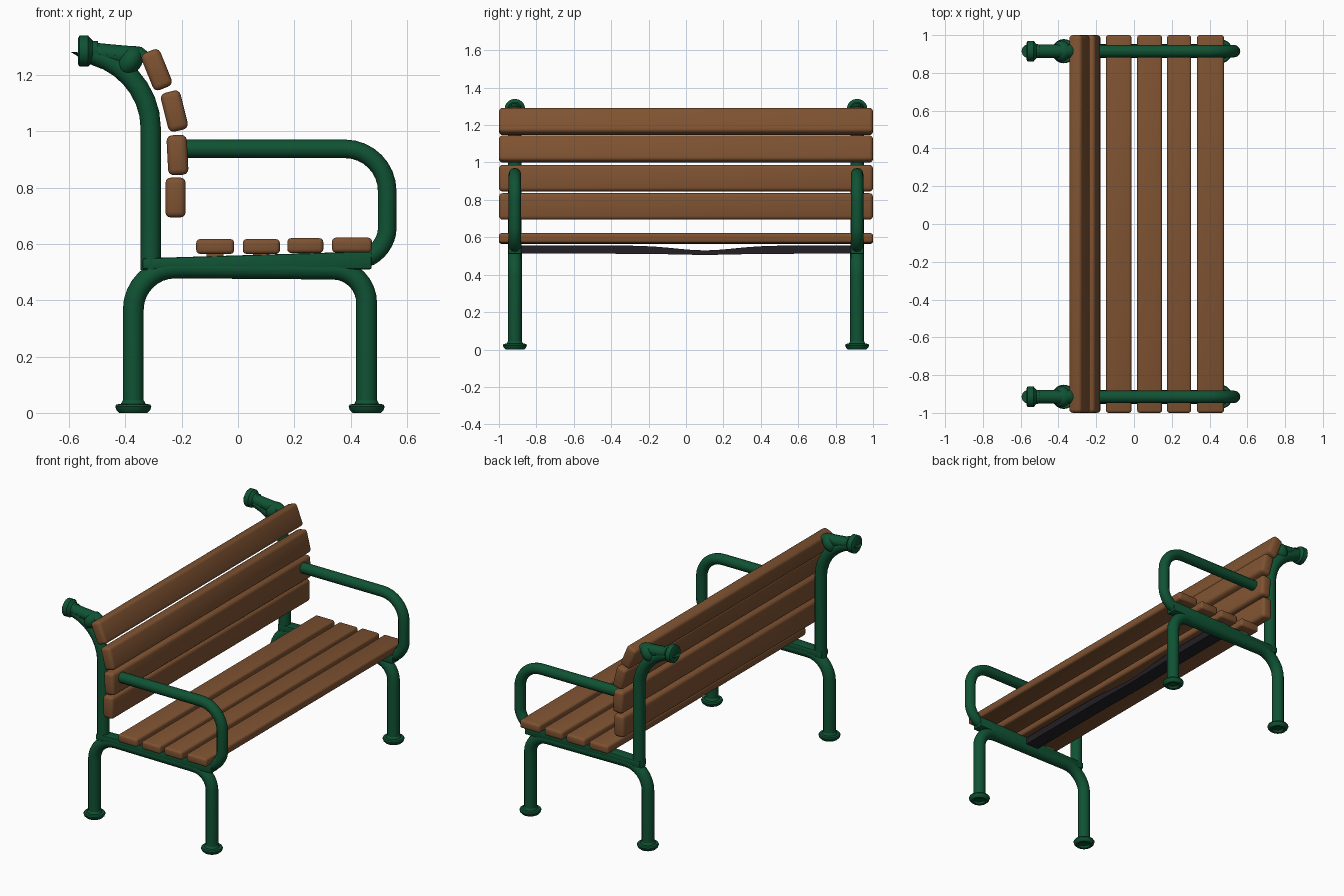
import bpy, bmesh, math
from mathutils import Vector, Matrix

if "Cube" in bpy.data.objects:
    bpy.data.objects.remove(bpy.data.objects["Cube"])


def material(name, rgb):
    m = bpy.data.materials.new(name)
    m.diffuse_color = (*rgb, 1)
    m.use_nodes = True
    m.node_tree.nodes["Principled BSDF"].inputs["Base Color"].default_value = m.diffuse_color
    return m


GREEN = material("green paint", (0.005, 0.085, 0.034))
WOOD = material("brown wood", (0.21, 0.085, 0.031))
BLACK = material("black steel", (0.016, 0.014, 0.018))


def add(name, mesh, mat, angle=40):
    ob = bpy.data.objects.new(name, mesh)
    bpy.context.collection.objects.link(ob)
    mesh.materials.clear()
    mesh.materials.append(mat)
    bpy.ops.object.select_all(action='DESELECT')
    ob.select_set(True)
    bpy.context.view_layer.objects.active = ob
    bpy.ops.object.shade_smooth_by_angle(angle=math.radians(angle))
    return ob


def from_bmesh(name, bm, mat, angle=40):
    bmesh.ops.recalc_face_normals(bm, faces=bm.faces)
    me = bpy.data.meshes.new(name)
    bm.to_mesh(me)
    bm.free()
    return add(name, me, mat, angle)


def rounded(points, steps=8):
    """Path of (x, z, corner radius); corners become smooth curves."""
    out = []
    for i, (x, z, r) in enumerate(points):
        p = Vector((x, z))
        if r == 0:
            out.append(p)
            continue
        a = p + (Vector(points[i - 1][:2]) - p).normalized() * r
        b = p + (Vector(points[i + 1][:2]) - p).normalized() * r
        k = 0.45  # cubic handles close to a circular bend
        h1, h2 = a.lerp(p, 1 - k), b.lerp(p, 1 - k)
        for s in range(steps + 1):
            t = s / steps
            out.append(a * (1 - t)**3 + h1 * 3 * t * (1 - t)**2
                       + h2 * 3 * t * t * (1 - t) + b * t**3)
    return out


def tube(name, path, y, radius):
    """Round pipe following an x-z path at the given y."""
    cu = bpy.data.curves.new(name, 'CURVE')
    cu.dimensions = '3D'
    cu.bevel_depth, cu.bevel_resolution, cu.use_fill_caps = radius, 4, True
    sp = cu.splines.new('POLY')
    sp.points.add(len(path) - 1)
    for pt, p in zip(sp.points, path):
        pt.co = (p.x, y, p.y, 1)
    tmp = bpy.data.objects.new("temp", cu)
    bpy.context.collection.objects.link(tmp)
    me = bpy.data.meshes.new_from_object(
        tmp.evaluated_get(bpy.context.evaluated_depsgraph_get()))
    bpy.data.objects.remove(tmp)
    return add(name, me, GREEN)


def lathe(name, profile, matrix, mat):
    """Spin an (r, z) profile around local z."""
    bm = bmesh.new()
    vs = [bm.verts.new((r, 0, z)) for r, z in profile]
    es = [bm.edges.new(e) for e in zip(vs, vs[1:])]
    bmesh.ops.spin(bm, geom=vs + es, cent=(0, 0, 0), axis=(0, 0, 1),
                   angle=math.tau, steps=20, use_duplicate=False)
    bmesh.ops.remove_doubles(bm, verts=bm.verts, dist=1e-5)
    bm.transform(matrix)
    return from_bmesh(name, bm, mat)


def block(name, center, size, mat, tilt=0, bevel=0.0, segments=3):
    bm = bmesh.new()
    bmesh.ops.create_cube(bm, size=1)
    bm.transform(Matrix.Diagonal((*size, 1)))
    if bevel:
        bmesh.ops.bevel(bm, geom=bm.edges[:], offset=bevel, segments=segments,
                        profile=0.5, affect='EDGES')
    bm.transform(Matrix.Translation(center) @ Matrix.Rotation(math.radians(tilt), 4, 'Y'))
    return from_bmesh(name, bm, mat)


# Seat slats
SEAT = [(-0.081, 0.135, 0.591), (0.083, 0.132, 0.591),
        (0.239, 0.128, 0.594), (0.405, 0.142, 0.596)]
for i, (x, w, z) in enumerate(SEAT):
    block(f"seat_slat_{i + 1}", (x, 0, z), (w, 2, 0.053), WOOD, 0, 0.014)

# Back slats, leaning further back towards the top
BACK = [(-0.222, 0.765, 0), (-0.215, 0.916, -3), (-0.226, 1.072, -14), (-0.289, 1.219, -22)]
for i, (x, z, tilt) in enumerate(BACK):
    block(f"back_slat_{i + 1}", (x, 0, z), (0.072, 2, 0.142), WOOD, tilt, 0.02)

FOOT = [(0.037, 0.045), (0.044, 0.032), (0.06, 0.03), (0.064, 0.022), (0.06, 0.01),
        (0.05, 0.0), (0.036, 0.0), (0.028, 0.012), (0, 0.012)]
CAP = [(0, 0.04), (0.046, 0.04), (0.055, 0.035), (0.055, 0.004),
       (0.05, 0), (0.037, -0.012), (0.036, -0.03)]

for side, y in (("near", -0.915), ("far", 0.915)):
    # Leg arch
    tube(f"leg_arch_{side}", rounded([(-0.372, 0.02, 0), (-0.372, 0.516, 0.15),
                                      (0.457, 0.51, 0.12), (0.457, 0.02, 0)]), y, 0.037)
    for end, x in (("rear", -0.372), ("front", 0.457)):
        lathe(f"{end}_foot_{side}", FOOT, Matrix.Translation((x, y, 0)), GREEN)

    # Back post with bent top, collar and end cap
    tube(f"back_post_{side}", rounded([(-0.31, 0.507, 0), (-0.31, 1.262, 0.25),
                                       (-0.40, 1.268, 0.07), (-0.54, 1.282, 0)]), y, 0.036)
    bm = bmesh.new()
    bmesh.ops.create_uvsphere(bm, u_segments=20, v_segments=12, radius=1)
    bm.transform(Matrix.Translation((-0.383, y, 1.25)) @ Matrix.Rotation(math.radians(35), 4, 'Y')
                 @ Matrix.Diagonal((0.042, 0.056, 0.058, 1)))
    from_bmesh(f"post_collar_{side}", bm, GREEN)
    lathe(f"post_cap_{side}", CAP, Matrix.Translation((-0.528, y, 1.285))
          @ Matrix.Rotation(math.radians(-90), 4, 'Y'), GREEN)

    # Armrest
    tube(f"armrest_{side}", rounded([(-0.2, 0.938, 0), (0.53, 0.938, 0.15),
                                     (0.53, 0.575, 0.08), (0.44, 0.545, 0)]), y, 0.033)

    # Seat rail, slightly deeper at the front
    rail = block(f"seat_rail_{side}", (0.068, y, 0.54), (0.814, 0.07, 0.06), GREEN, 0, 0.007, 2)
    for v in rail.data.vertices:
        if v.co.z > 0.54:
            v.co.z += 0.025 * (v.co.x + 0.345) / 0.82 - 0.021
    # Small pads that seat the slats on the rail
    for i, (x, w, z) in enumerate(SEAT):
        block(f"slat_pad_{side}_{i + 1}", (x, y, 0.562), (w * 0.45, 0.06, 0.02), WOOD)

# Sagging steel cross bar under the seat
bm = bmesh.new()
rings = []
for i in range(33):
    y = -0.89 + 1.78 * i / 32
    dip = math.exp(-((y - 0.1) / 0.22)**2)
    top, low = 0.556 - 0.026 * dip, 0.512 - 0.006 * dip
    rings.append([bm.verts.new(c) for c in ((0.025, y, low), (0.115, y, low),
                                            (0.115, y, top), (0.025, y, top))])
for a, b in zip(rings, rings[1:]):
    for k in range(4):
        bm.faces.new((a[k], a[(k + 1) % 4], b[(k + 1) % 4], b[k]))
bm.faces.new(rings[0])
bm.faces.new(rings[-1])
from_bmesh("under_seat_bar", bm, BLACK)
